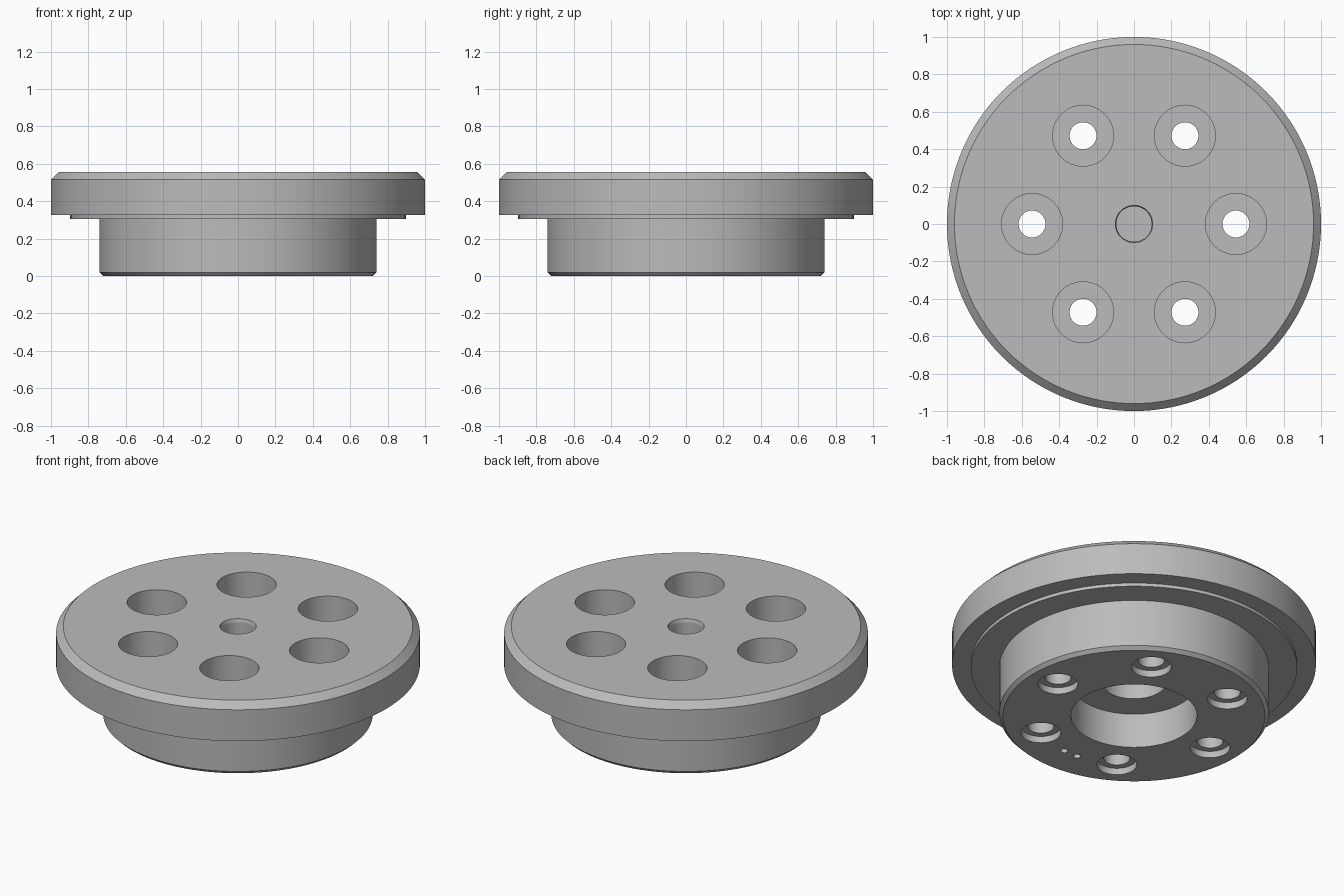
import bpy
import bmesh
from math import cos, sin, pi, radians

old = bpy.data.objects.get("Cube")
if old:
    bpy.data.objects.remove(old, do_unlink=True)

metal = bpy.data.materials.new("plain grey metal")
metal.use_nodes = True
grey = (0.5, 0.5, 0.5, 1)
metal.diffuse_color = grey
metal.node_tree.nodes["Principled BSDF"].inputs["Base Color"].default_value = grey


def lathe(bm, profile, segs, cx=0.0, cy=0.0):
    """Closed solid of revolution from (radius, height) pairs, bottom to top."""
    rings = [[bm.verts.new((cx + r * cos(2 * pi * k / segs),
                            cy + r * sin(2 * pi * k / segs), z))
              for k in range(segs)] for r, z in profile]
    for low, high in zip(rings, rings[1:]):
        for k in range(segs):
            n = (k + 1) % segs
            bm.faces.new((low[k], low[n], high[n], high[k]))
    bm.faces.new(rings[0][::-1])
    bm.faces.new(rings[-1])


def make_object(name, bm):
    mesh = bpy.data.meshes.new(name)
    bm.to_mesh(mesh)
    bm.free()
    mesh.materials.append(metal)
    obj = bpy.data.objects.new(name, mesh)
    bpy.context.collection.objects.link(obj)
    return obj


TOP = 0.555
BOLT_CIRCLE = 0.545

# Flange body: lower hub, thin locating step, wide chamfered disc
bm = bmesh.new()
lathe(bm, [(0.72, 0), (0.74, 0.02), (0.74, 0.305), (0.897, 0.305),
           (0.897, 0.325), (1, 0.325), (1, TOP - 0.04), (0.96, TOP)], 128)
flange = make_object("flange_body", bm)

# All holes as one cutter
bm = bmesh.new()
for i in range(6):  # stepped bolt holes
    a = radians(60 * i)
    lathe(bm, [(0.11, -0.1), (0.11, 0.04), (0.072, 0.04), (0.072, 0.2),
               (0.163, 0.2), (0.163, 0.7)], 64,
          BOLT_CIRCLE * cos(a), BOLT_CIRCLE * sin(a))
for deg in (-94.8, -85.2):  # two small marker holes underneath
    a = radians(deg)
    lathe(bm, [(0.02, -0.1), (0.02, 0.04)], 40,
          BOLT_CIRCLE * cos(a), BOLT_CIRCLE * sin(a))
# stepped bore from below
lathe(bm, [(0.346, -0.1), (0.346, 0.21), (0.176, 0.21), (0.176, 0.34)], 96)
# blind centre hole from above
lathe(bm, [(0.095, TOP - 0.14), (0.095, TOP - 0.02), (0.1, TOP), (0.1, 0.7)], 64)
cutter = make_object("hole_cutter", bm)

cut = flange.modifiers.new("holes", 'BOOLEAN')
cut.operation = 'DIFFERENCE'
cut.solver = 'EXACT'
cut.object = cutter

bpy.ops.object.select_all(action='DESELECT')
flange.select_set(True)
bpy.context.view_layer.objects.active = flange
bpy.ops.object.modifier_apply(modifier=cut.name)
bpy.data.objects.remove(cutter, do_unlink=True)
bpy.ops.object.shade_smooth_by_angle(angle=radians(12))
